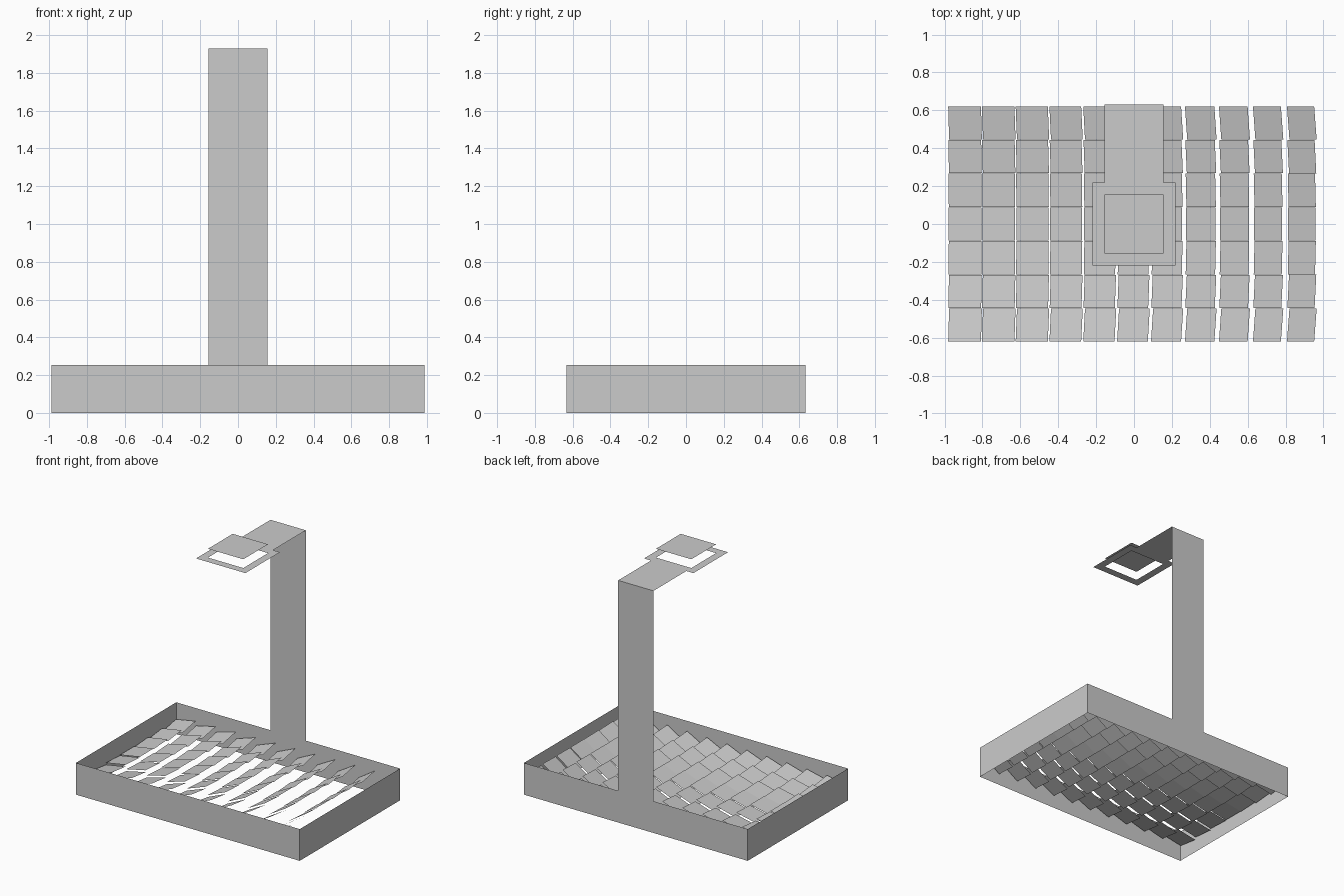
import bpy
import bmesh
from mathutils import Vector

cube = bpy.data.objects.get("Cube")
if cube:
    bpy.data.objects.remove(cube, do_unlink=True)

grey = bpy.data.materials.new("plain grey")
grey.use_nodes = True
colour = (0.6, 0.6, 0.6, 1)
grey.diffuse_color = colour
grey.node_tree.nodes["Principled BSDF"].inputs["Base Color"].default_value = colour


def make_sheets(name, quads):
    """Thin sheet object from a list of four-cornered faces."""
    bm = bmesh.new()
    for quad in quads:
        bm.faces.new([bm.verts.new(p) for p in quad])
    bmesh.ops.remove_doubles(bm, verts=bm.verts, dist=0.0001)
    mesh = bpy.data.meshes.new(name)
    bm.to_mesh(mesh)
    bm.free()
    mesh.materials.append(grey)
    obj = bpy.data.objects.new(name, mesh)
    bpy.context.collection.objects.link(obj)
    return obj


def square(half, z):
    return [Vector((sx * half, sy * half, z))
            for sx, sy in ((-1, -1), (1, -1), (1, 1), (-1, 1))]


def wall(a, b, low, high):
    return [(*a, low), (*b, low), (*b, high), (*a, high)]


HALF_X, HALF_Y, RIM = 0.987, 0.632, 0.253
ARM, RING = 0.156, 0.218
ARM_Z, TOP_Z = 1.93, 2.0

# Open tray: four thin walls without a floor
corners = [(-HALF_X, -HALF_Y), (HALF_X, -HALF_Y), (HALF_X, HALF_Y), (-HALF_X, HALF_Y)]
make_sheets("tray_walls", [wall(corners[i], corners[(i + 1) % 4], 0, RIM) for i in range(4)])

# Post rising from the back wall, with a flat arm reaching forward
make_sheets("post", [wall((ARM, HALF_Y), (-ARM, HALF_Y), RIM, ARM_Z)])
make_sheets("arm", [[(-ARM, RING, ARM_Z), (ARM, RING, ARM_Z),
                     (ARM, HALF_Y, ARM_Z), (-ARM, HALF_Y, ARM_Z)]])

# Square ring at the arm's end and the plate floating above its opening
outer, inner = square(RING, ARM_Z), square(ARM, ARM_Z)
make_sheets("receiver_ring", [[outer[i], outer[(i + 1) % 4], inner[(i + 1) % 4], inner[i]]
                              for i in range(4)])
make_sheets("receiver_plate", [square(ARM, TOP_Z)])

# Tilted mirrors: each normal halves the angle between the sun and the receiver
COLUMNS, ROWS, PITCH, SIZE = 11, 7, 0.1778, 0.176
sun = Vector((-1, 0, 1)).normalized()
target = Vector((0, 0, TOP_Z))
tiles = []
for col in range(COLUMNS):
    for row in range(ROWS):
        centre = Vector(((col - (COLUMNS - 1) / 2) * PITCH - 0.003,
                         (row - (ROWS - 1) / 2) * PITCH, RIM / 2))
        normal = ((target - centre).normalized() + sun).normalized()
        u = Vector((normal.z, 0, -normal.x)).normalized() * SIZE / 2
        v = normal.cross(u)
        tiles.append([centre - u - v, centre + u - v, centre + u + v, centre - u + v])
make_sheets("mirror_tiles", tiles)
